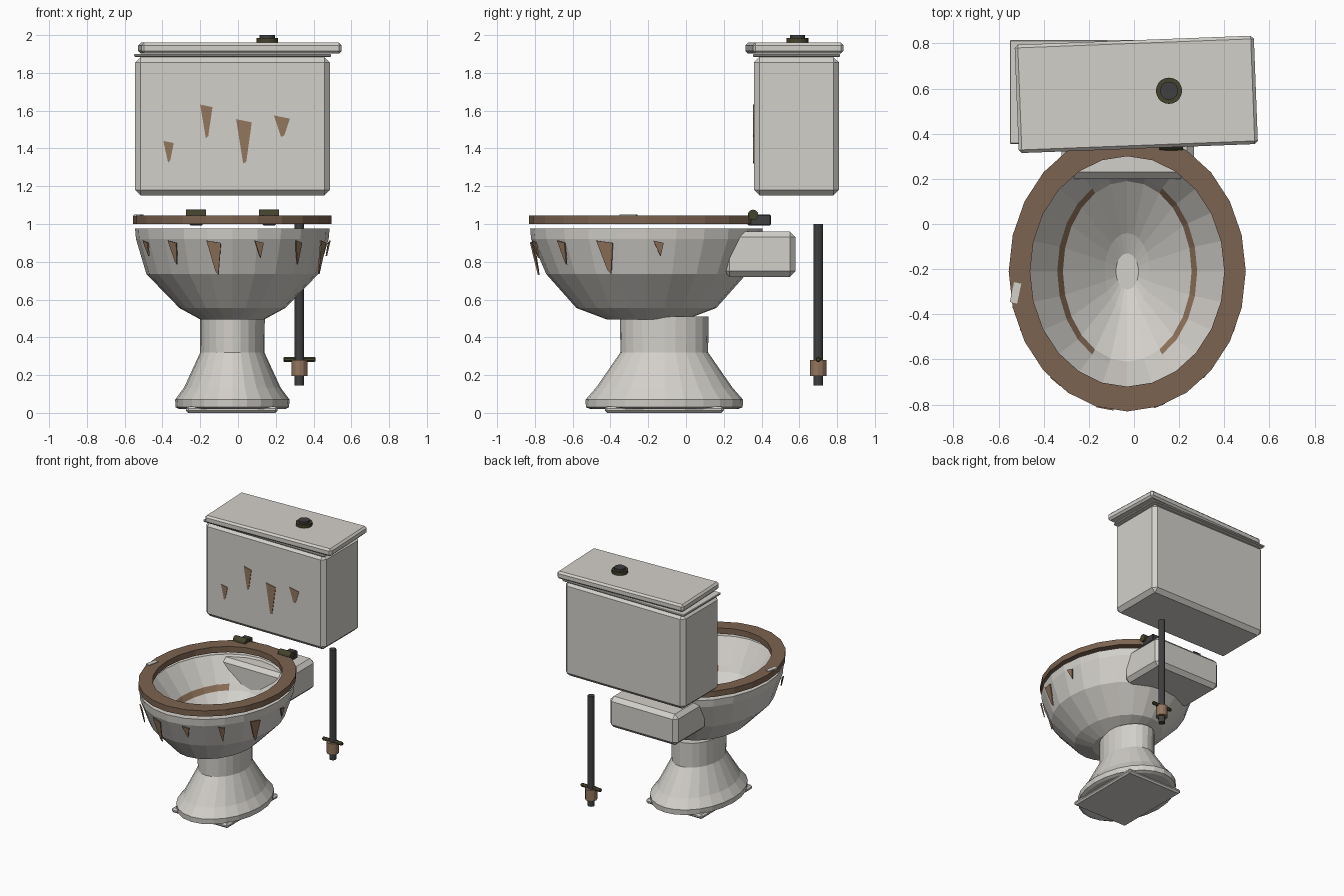
import bpy, bmesh, math
from mathutils import Vector, Matrix

cube = bpy.data.objects.get("Cube")
if cube:
    bpy.data.objects.remove(cube, do_unlink=True)


def material(name, r, g, b):
    m = bpy.data.materials.new(name)
    m.use_nodes = True
    m.diffuse_color = (r, g, b, 1)
    m.node_tree.nodes["Principled BSDF"].inputs["Base Color"].default_value = (r, g, b, 1)
    return m


porcelain = material("porcelain", 0.65, 0.63, 0.59)
rust = material("rust", 0.29, 0.18, 0.11)
wood = material("aged_wood", 0.2, 0.125, 0.08)
iron = material("dark_iron", 0.05, 0.05, 0.052)
brass = material("tarnished_brass", 0.06, 0.055, 0.025)

CX, CY, SIDES = -0.03, -0.21, 24


def make(name, bm, *mats, bevel=0):
    bmesh.ops.recalc_face_normals(bm, faces=bm.faces)
    mesh = bpy.data.meshes.new(name)
    bm.to_mesh(mesh)
    bm.free()
    ob = bpy.data.objects.new(name, mesh)
    bpy.context.collection.objects.link(ob)
    for m in mats:
        mesh.materials.append(m)
    if bevel:
        mod = ob.modifiers.new("bevel", "BEVEL")
        mod.width, mod.segments = bevel, 1
    return ob


def box(name, x, y, z, mat, bevel=0, turn=0):
    """Box from (min, max) spans, optionally turned about its own upright axis."""
    bm = bmesh.new()
    bmesh.ops.create_cube(bm, size=1)
    size = Vector([s[1] - s[0] for s in (x, y, z)])
    mid = Vector([(s[1] + s[0]) / 2 for s in (x, y, z)])
    bm.transform(Matrix.Translation(mid) @ Matrix.Rotation(math.radians(turn), 4, "Z")
                 @ Matrix.Diagonal(size).to_4x4())
    return make(name, bm, mat, bevel=bevel)


def rod(name, centre, radius, length, mat, axis="Z", sides=16, bevel=0):
    bm = bmesh.new()
    bmesh.ops.create_cone(bm, cap_ends=True, segments=sides, radius1=radius,
                          radius2=radius, depth=length)
    if axis == "X":
        bm.transform(Matrix.Rotation(math.pi / 2, 4, "Y"))
    bm.transform(Matrix.Translation(centre))
    return make(name, bm, mat, bevel=bevel)


def loft(profile, cx, cy, closed=False):
    """Stack of ellipses (rx, ry, z); capped, or joined last to first."""
    bm = bmesh.new()
    rings = []
    for rx, ry, z in profile:
        angles = [math.tau * i / SIDES for i in range(SIDES)]
        rings.append([bm.verts.new((cx + rx * math.cos(a), cy + ry * math.sin(a), z))
                      for a in angles])
    pairs = list(zip(rings, rings[1:]))
    if closed:
        pairs.append((rings[-1], rings[0]))
    else:
        bm.faces.new(rings[0])
        bm.faces.new(rings[-1])
    for a, b in pairs:
        for i in range(SIDES):
            j = (i + 1) % SIDES
            bm.faces.new((a[i], a[j], b[j], b[i]))
    return bm


# Bowl: outside up to the rim, then down the inside
bowl = make("bowl", loft([
    (0.17, 0.21, 0.495), (0.28, 0.37, 0.555), (0.455, 0.53, 0.735), (0.51, 0.61, 0.92),
    (0.515, 0.615, 0.975), (0.45, 0.535, 0.975), (0.31, 0.425, 0.8), (0.285, 0.4, 0.76),
    (0.1, 0.17, 0.6), (0.05, 0.08, 0.56)], CX, CY), porcelain, rust)
# Rust tide mark on both flanks of the inside
for f in bowl.data.polygons:
    c = f.center
    flank = abs(c.x - CX) / 0.3 > abs(c.y - CY) / 0.4 * 0.57
    if 0.77 < c.z < 0.79 and abs(c.x - CX) < 0.31 and flank:
        f.material_index = 1

# Pedestal and foot
make("pedestal", loft([
    (0.28, 0.39, 0.02), (0.3, 0.415, 0.03), (0.303, 0.417, 0.07), (0.255, 0.36, 0.135),
    (0.17, 0.232, 0.32), (0.172, 0.235, 0.51)], CX, -0.115), porcelain)
box("foot_plate", (-0.275, 0.21), (-0.43, 0.2), (0, 0.035), porcelain, 0.012)

# Shelf behind the bowl
box("rear_shelf", (-0.32, 0.265), (0.2, 0.58), (0.72, 0.96), porcelain, 0.03)

# Seat ring and hinges
make("seat", loft([(0.525, 0.62, 1.0), (0.525, 0.62, 1.045),
                   (0.43, 0.51, 1.045), (0.43, 0.51, 1.0)], CX, CY, True), wood)
box("seat_chip", (-0.541, -0.508), (-0.35, -0.26), (1.04, 1.05), porcelain, turn=-12)
for side, x in (("right", -0.222), ("left", 0.165)):
    box(side + "_hinge_block", (x - 0.035, x + 0.035), (0.325, 0.45), (0.992, 1.05), iron, 0.006)
    rod(side + "_hinge_pin", (x, 0.355, 1.048), 0.028, 0.105, brass, "X", 12)

# Cistern, lip and crooked lid
box("cistern", (-0.545, 0.487), (0.36, 0.81), (1.15, 1.885), porcelain, 0.03)
box("cistern_lip", (-0.55, 0.492), (0.355, 0.815), (1.885, 1.9), porcelain, 0.004)
box("cistern_lid", (-0.52, 0.54), (0.334, 0.814), (1.902, 1.96), porcelain, 0.014, 2.2)

# Flush button
rod("button_collar", (0.155, 0.59, 1.972), 0.058, 0.024, brass, sides=20)
rod("button", (0.155, 0.59, 1.98), 0.04, 0.04, iron, sides=20)

# Water pipe with valve
rod("pipe", (0.325, 0.7, 0.572), 0.025, 0.855, iron, sides=12)
rod("valve_body", (0.325, 0.7, 0.237), 0.043, 0.085, rust, sides=12)
rod("valve_handle", (0.325, 0.7, 0.283), 0.015, 0.17, brass, "X", 8, 0.005)


def streak(name, corners, push):
    """Thin tapering plate: corner loop thickened along push."""
    bm = bmesh.new()
    face = bm.faces.new([bm.verts.new(c) for c in corners])
    ext = bmesh.ops.extrude_face_region(bm, geom=[face])["geom"]
    bmesh.ops.translate(bm, vec=push, verts=[v for v in ext if isinstance(v, bmesh.types.BMVert)])
    return make(name, bm, rust)


# Rust streaks on the cistern front: left, top, width, tip height
for i, (x, z, w, tip) in enumerate([(-0.395, 1.44, 0.055, 1.325), (-0.2, 1.632, 0.065, 1.455),
                                    (-0.01, 1.555, 0.083, 1.32), (0.19, 1.575, 0.085, 1.46)]):
    y = 0.362
    streak(f"cistern_streak_{i + 1}",
           [(x, y, z), (x + w, y, z - w * 0.2), (x + w * 0.65, y, tip + 0.01),
            (x + w * 0.45, y, tip)], (0, -0.006, 0))

# Rust streaks hanging under the bowl rim: angle from the front, width, tip height
for i, (deg, w, tip) in enumerate([(-63, 0.06, 0.83), (-38, 0.06, 0.785), (-11, 0.078, 0.73),
                                   (16, 0.05, 0.82), (43, 0.05, 0.785), (69, 0.09, 0.735),
                                   (96, 0.055, 0.83)]):
    a = math.radians(deg)
    out = Vector((math.sin(a), -math.cos(a), 0))
    along = Vector((0.515 * math.cos(a), 0.615 * math.sin(a), 0)).normalized()

    def spot(side, z):
        k = 1.005 - (0.91 - z) * 0.37
        return Vector((CX + 0.51 * k * out.x, CY + 0.61 * k * out.y, z)) + along * side * w

    streak(f"bowl_streak_{i + 1}", [spot(-0.5, 0.912), spot(0.5, 0.9),
                                    spot(0.25, tip), spot(0.05, tip + 0.02)], out * 0.008)
